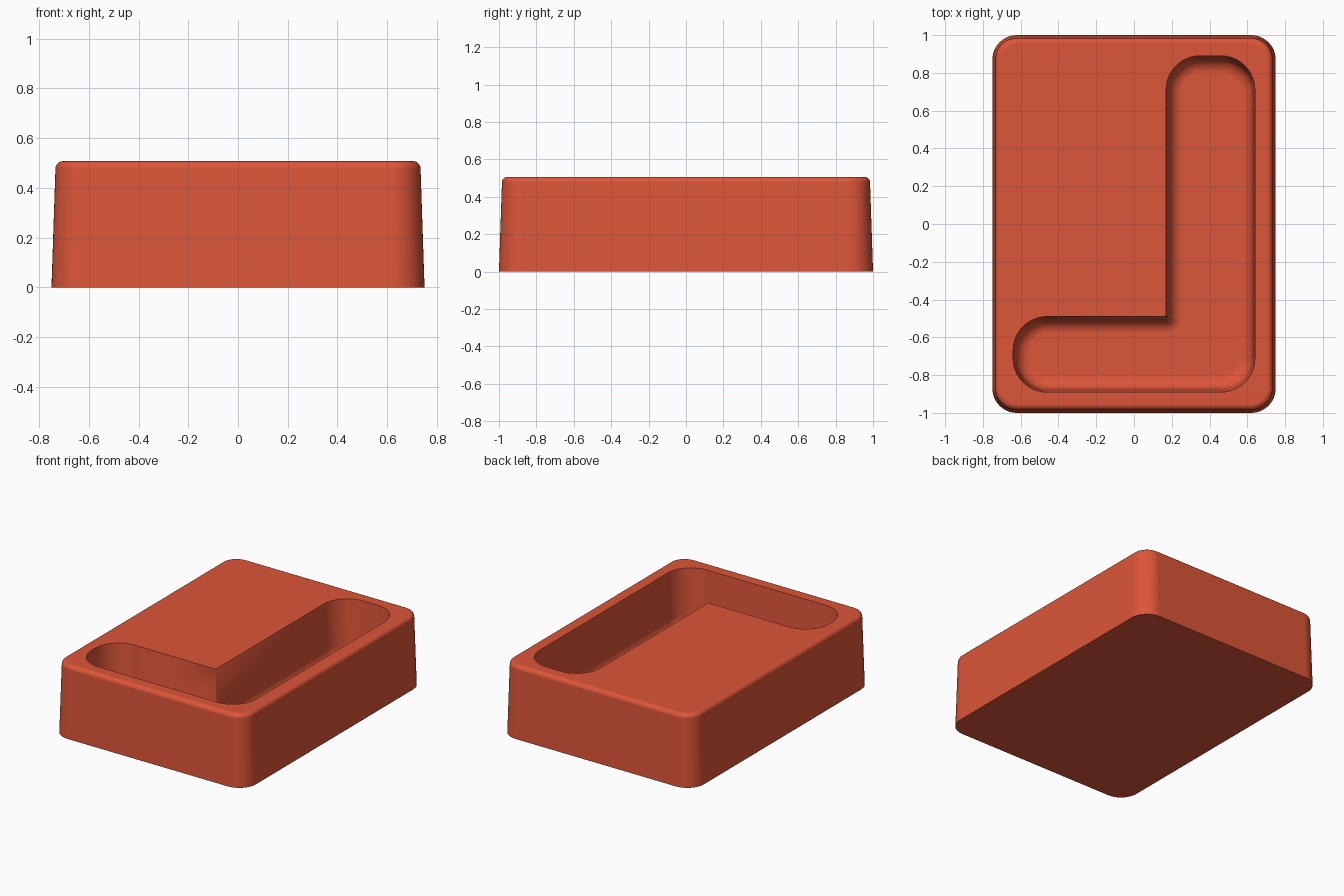
import bpy
import bmesh
from math import sin, cos, pi

default = bpy.data.objects.get("Cube")
if default:
    bpy.data.objects.remove(default, do_unlink=True)

HEIGHT = 0.507
STEPS = 12           # segments per rounded corner
FLOOR = 0.11         # thickness under the pocket

red = bpy.data.materials.new("brick_red")
red.use_nodes = True
colour = (0.72, 0.092, 0.04, 1)
red.diffuse_color = colour
red.node_tree.nodes["Principled BSDF"].inputs["Base Color"].default_value = colour


def outline(corners, inset):
    """Points along an inset outline; each corner is (x, y, start angle, radius).
    Radius 0 marks an inward corner, which grows an arc as the inset grows."""
    pts = []
    for x, y, start, radius in corners:
        r = radius - inset if radius else inset
        turn = 1 if radius else -1
        for i in range(STEPS + 1):
            a = (start + turn * i / STEPS) * pi / 2
            pts.append((x + r * cos(a), y + r * sin(a)))
    return pts


def rounded(x, y, quadrant, radius):
    """Outward corner at (x, y), with the arc in the given quadrant."""
    sx = 1 if quadrant in (0, 3) else -1
    sy = 1 if quadrant in (0, 1) else -1
    return (x - sx * radius, y - sy * radius, quadrant, radius)


def loft(bm, corners, levels):
    """Skin rings given as (inset, z); returns the rings."""
    rings = [[bm.verts.new((x, y, z)) for x, y in outline(corners, d)]
             for d, z in levels]
    for low, high in zip(rings, rings[1:]):
        for i in range(len(low)):
            j = (i + 1) % len(low)
            bm.faces.new((low[i], low[j], high[j], high[i]))
    return rings


# Outer block: tapered sides with a rounded top edge
R = 0.13
block = [rounded(0.75, 1, 0, R), rounded(-0.75, 1, 1, R),
         rounded(-0.75, -1, 2, R), rounded(0.75, -1, 3, R)]
edge = 0.03
sides = [(0, 0)] + [
    (0.016 + edge * (1 - cos(t)), HEIGHT - edge + edge * sin(t))
    for t in (i / 8 * pi / 2 for i in range(9))]

# L-shaped pocket: slightly tapered walls with a rounded foot
P = 0.18
pocket = [rounded(-0.64, -0.89, 2, P), rounded(0.64, -0.89, 3, P),
          rounded(0.64, 0.89, 0, P), rounded(0.17, 0.89, 1, P),
          (0.17, -0.49, 0, 0), rounded(-0.64, -0.49, 1, P)]
foot = 0.075
walls = [(0, HEIGHT)] + [
    (0.015 + foot * (1 - cos(t)), FLOOR + foot * (1 - sin(t)))
    for t in (i / 8 * pi / 2 for i in range(9))]

bm = bmesh.new()
bm.faces.new(loft(bm, block, sides)[0])
bm.faces.new(loft(bm, pocket, walls)[-1])
bmesh.ops.remove_doubles(bm, verts=bm.verts, dist=0.00001)

# Top surface between the block edge and the pocket mouth
rim = [e for e in bm.edges if e.is_boundary]
bmesh.ops.triangle_fill(bm, edges=rim, use_beauty=True, normal=(0, 0, 1))
bmesh.ops.recalc_face_normals(bm, faces=bm.faces)

mesh = bpy.data.meshes.new("block_with_pocket")
bm.to_mesh(mesh)
bm.free()
mesh.materials.append(red)
mesh.shade_smooth()
mesh.set_sharp_from_angle(angle=pi / 5)
tray = bpy.data.objects.new("block_with_pocket", mesh)
bpy.context.collection.objects.link(tray)

# Keep the large flat faces evenly shaded
weighted = tray.modifiers.new("flat_face_normals", 'WEIGHTED_NORMAL')
weighted.keep_sharp = True
